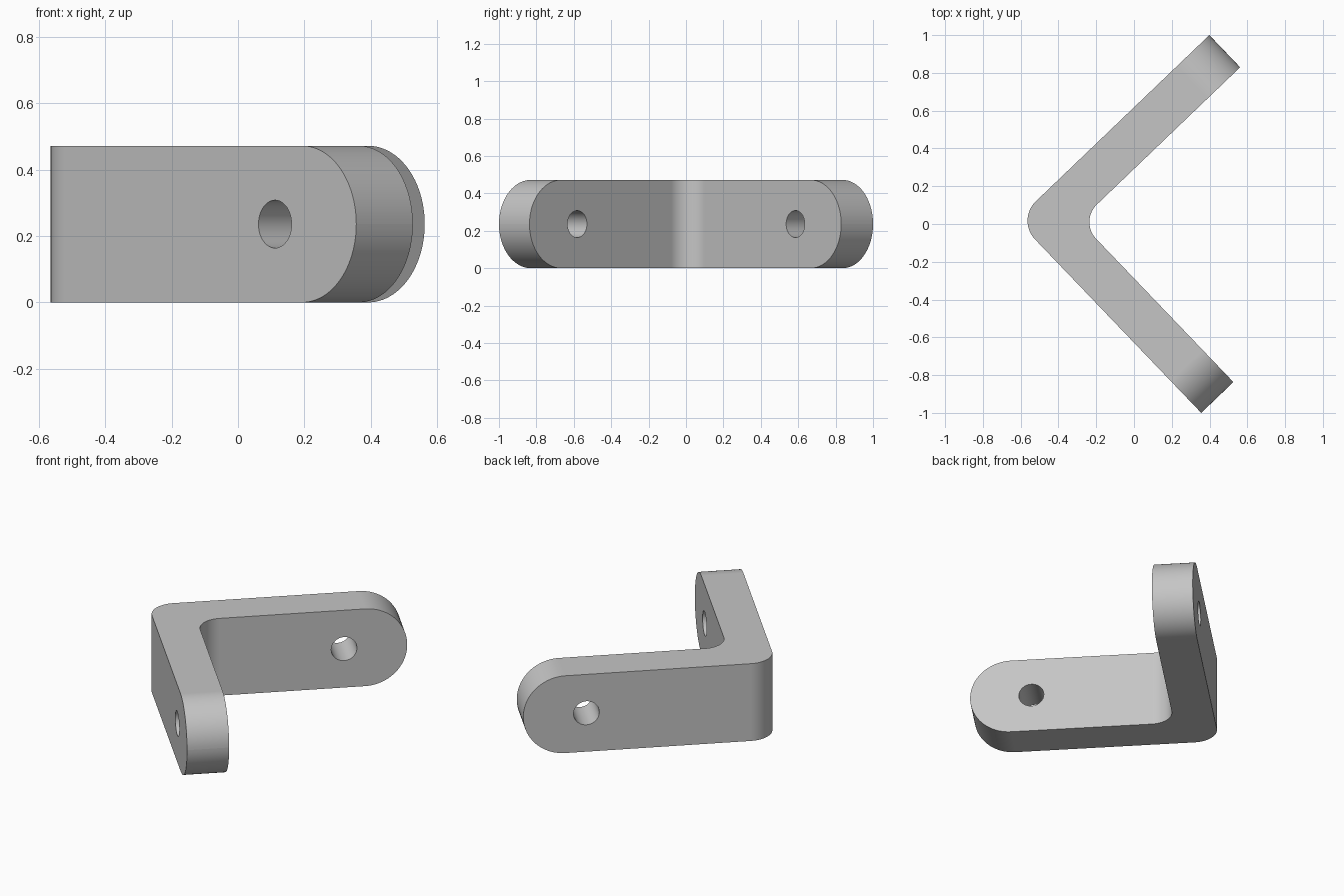
import bpy
import bmesh
from math import radians
from mathutils import Matrix, Vector

cube = bpy.data.objects.get("Cube")
if cube:
    bpy.data.objects.remove(cube, do_unlink=True)

WIDTH = 0.4715            # strip width (height of the bracket)
THICK = WIDTH / 2         # strip thickness
ARM = WIDTH * 3           # outer arm length
HOLE_RADIUS = 0.072
OUTER_BEND, INNER_BEND = 0.142, 0.128
PLACE = Matrix.Translation((-0.6225, 0.0215, 0)) @ Matrix.Rotation(radians(-46.23), 4, "Z")


def make_object(name, bm):
    bmesh.ops.recalc_face_normals(bm, faces=bm.faces)
    bm.transform(PLACE)
    mesh = bpy.data.meshes.new(name)
    bm.to_mesh(mesh)
    bm.free()
    obj = bpy.data.objects.new(name, mesh)
    bpy.context.collection.objects.link(obj)
    return obj


def round_edges(bm, test, radius, segments):
    edges = [e for e in bm.edges if test(*(v.co for v in e.verts))]
    bmesh.ops.bevel(bm, geom=edges, offset=radius, offset_type="OFFSET", affect="EDGES",
                    segments=segments, profile=0.5, clamp_overlap=False)


def upright_at(corner):
    return lambda a, b: (a.xy - Vector((corner, corner))).length < 1e-4 and \
                        (b.xy - Vector((corner, corner))).length < 1e-4


def across_tip(a, b):
    flat = abs(a.z - b.z) < 1e-4
    return flat and any(a[i] > ARM - 1e-4 and b[i] > ARM - 1e-4 for i in (0, 1))


# Right-angled strip, extruded upward
bm = bmesh.new()
outline = [(0, 0), (ARM, 0), (ARM, THICK), (THICK, THICK), (THICK, ARM), (0, ARM)]
base = bm.faces.new([bm.verts.new((x, y, 0)) for x, y in outline])
top = bmesh.ops.extrude_face_region(bm, geom=[base])["geom"]
bmesh.ops.translate(bm, vec=(0, 0, WIDTH),
                    verts=[g for g in top if isinstance(g, bmesh.types.BMVert)])
bmesh.ops.recalc_face_normals(bm, faces=bm.faces)

# Half-round tips and the rounded bend
round_edges(bm, across_tip, WIDTH * 0.49995, 24)
round_edges(bm, upright_at(0), OUTER_BEND, 16)
round_edges(bm, upright_at(THICK), INNER_BEND, 16)
bracket = make_object("angle_bracket", bm)

# Bolt holes, one through each arm
bm = bmesh.new()
for axis, center in (("X", (ARM * 0.75, THICK / 2, WIDTH / 2)),
                     ("Y", (THICK / 2, ARM * 0.75, WIDTH / 2))):
    bmesh.ops.create_cone(bm, cap_ends=True, segments=48, radius1=HOLE_RADIUS,
                          radius2=HOLE_RADIUS, depth=THICK * 2,
                          matrix=Matrix.Translation(center) @ Matrix.Rotation(radians(90), 4, axis))
cutter = make_object("hole_cutter", bm)
cutter.hide_render = True

bpy.ops.object.select_all(action="DESELECT")
bracket.select_set(True)
bpy.context.view_layer.objects.active = bracket
cut = bracket.modifiers.new("bolt_holes", "BOOLEAN")
cut.operation, cut.solver, cut.object = "DIFFERENCE", "EXACT", cutter
bpy.ops.object.modifier_apply(modifier=cut.name)
bpy.data.objects.remove(cutter, do_unlink=True)

# Plain grey metal
grey = bpy.data.materials.new("plain_grey")
grey.use_nodes = True
grey.diffuse_color = (0.56, 0.56, 0.56, 1)
grey.node_tree.nodes["Principled BSDF"].inputs["Base Color"].default_value = grey.diffuse_color
bracket.data.materials.clear()
bracket.data.materials.append(grey)

# Smooth curves with crisp rims and flat sides
bpy.ops.object.shade_smooth_by_angle(angle=radians(30))
normals = bracket.modifiers.new("flat_sides", "WEIGHTED_NORMAL")
normals.keep_sharp = True
